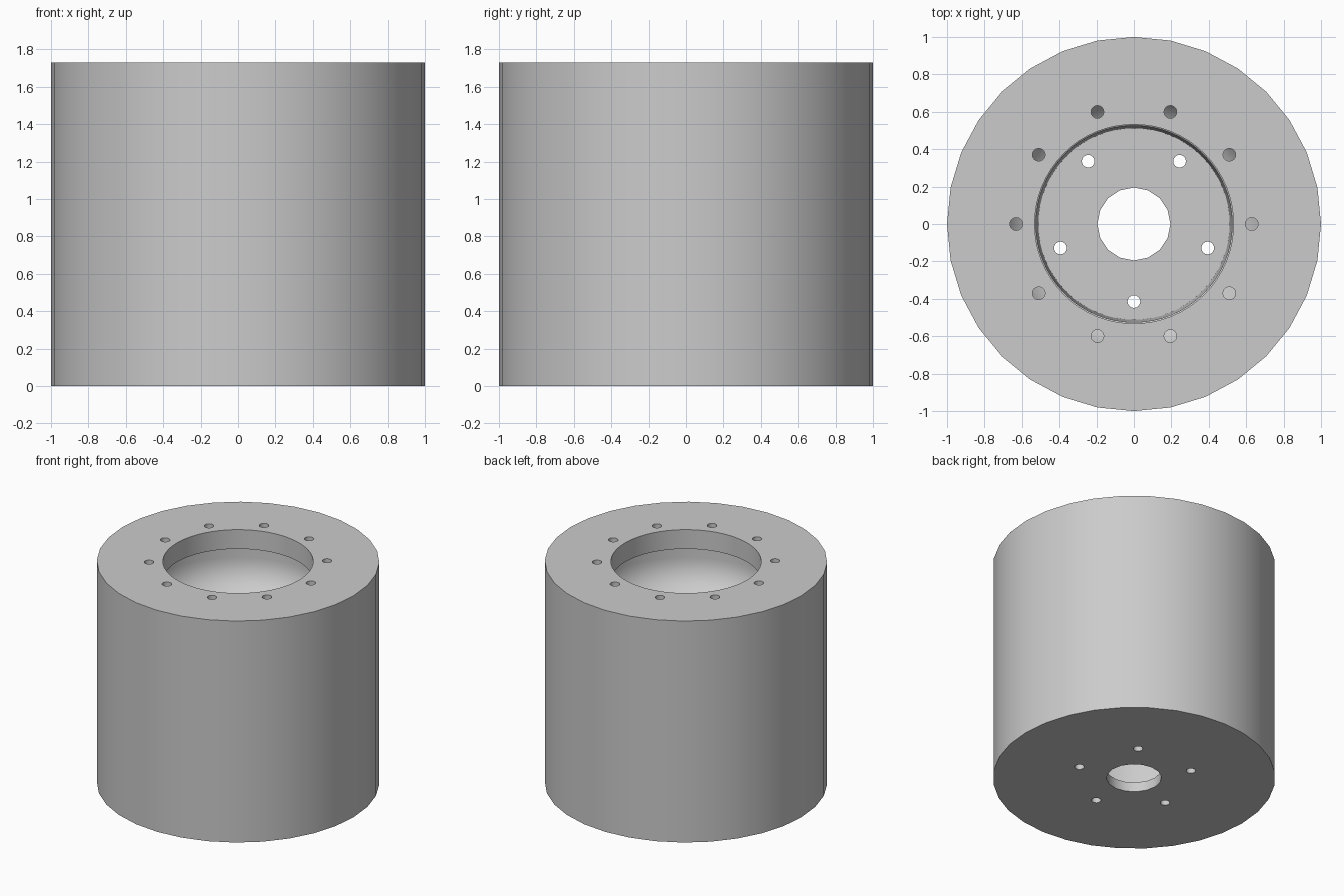
import bpy, bmesh, math

cube = bpy.data.objects.get("Cube")
if cube:
    bpy.data.objects.remove(cube, do_unlink=True)

grey = bpy.data.materials.new("plain_grey")
grey.use_nodes = True
colour = (0.6, 0.6, 0.6, 1)
grey.diffuse_color = colour
grey.node_tree.nodes["Principled BSDF"].inputs["Base Color"].default_value = colour

HEIGHT = 1.73
FLOOR = 0.075


def lathe(bm, profile, sides, centre=(0, 0)):
    """Turn a bottom-to-top (radius, z) profile into a capped solid."""
    rings = []
    for radius, z in profile:
        ring = []
        for i in range(sides):
            a = math.tau * i / sides
            ring.append(bm.verts.new((centre[0] + radius * math.cos(a),
                                      centre[1] + radius * math.sin(a), z)))
        rings.append(ring)
    for low, high in zip(rings, rings[1:]):
        for i in range(sides):
            j = (i + 1) % sides
            bm.faces.new((low[i], low[j], high[j], high[i]))
    bm.faces.new(rings[0][::-1])
    bm.faces.new(rings[-1])


def make_object(name, bm):
    bmesh.ops.recalc_face_normals(bm, faces=bm.faces)
    mesh = bpy.data.meshes.new(name)
    bm.to_mesh(mesh)
    bm.free()
    mesh.materials.append(grey)
    obj = bpy.data.objects.new(name, mesh)
    bpy.context.collection.objects.link(obj)
    return obj


def turned(name, profile, sides):
    bm = bmesh.new()
    lathe(bm, profile, sides)
    return make_object(name, bm)


def hole_ring(name, count, ring_radius, start, low, high):
    bm = bmesh.new()
    for i in range(count):
        a = start + math.tau * i / count
        spot = (ring_radius * math.cos(a), ring_radius * math.sin(a))
        lathe(bm, [(0.034, low), (0.034, high)], 16, spot)
    return make_object(name, bm)


# Outer drum
drum = turned("drum_body", [(1, 0), (1, HEIGHT)], 32)

# Cavity: deep well, rounded shoulder under the flange, flange opening
shoulder = []
for step in range(9):
    a = math.radians(20 + 70 * step / 8)
    shoulder.append((0.44 + 0.27 * math.sin(a), 1.43 - 0.27 * math.cos(a)))
cavity = [(0.512, FLOOR), (0.525, 1.17)] + shoulder
cavity += [(0.71, 1.58), (0.532, 1.58), (0.532, HEIGHT + 0.1)]

cutters = [
    turned("cavity_cutter", cavity, 64),
    turned("bore_cutter", [(0.195, -0.1), (0.195, 0.3)], 16),
    hole_ring("floor_hole_cutter", 5, 0.415, -math.pi / 2, -0.1, 0.3),
    hole_ring("flange_hole_cutter", 10, 0.63, 0, 1.5, HEIGHT + 0.1),
]
for cutter in cutters:
    cutter.hide_render = True
    cut = drum.modifiers.new(cutter.name, 'BOOLEAN')
    cut.operation = 'DIFFERENCE'
    cut.solver = 'EXACT'
    cut.object = cutter

# Bake the cuts and remove the helpers
graph = bpy.context.evaluated_depsgraph_get()
drum.data = bpy.data.meshes.new_from_object(drum.evaluated_get(graph))
drum.modifiers.clear()
for cutter in cutters:
    bpy.data.objects.remove(cutter, do_unlink=True)

# Smooth shading with crisp rims
for other in bpy.context.selected_objects:
    other.select_set(False)
drum.select_set(True)
bpy.context.view_layer.objects.active = drum
bpy.ops.object.shade_smooth_by_angle(angle=math.radians(30))
